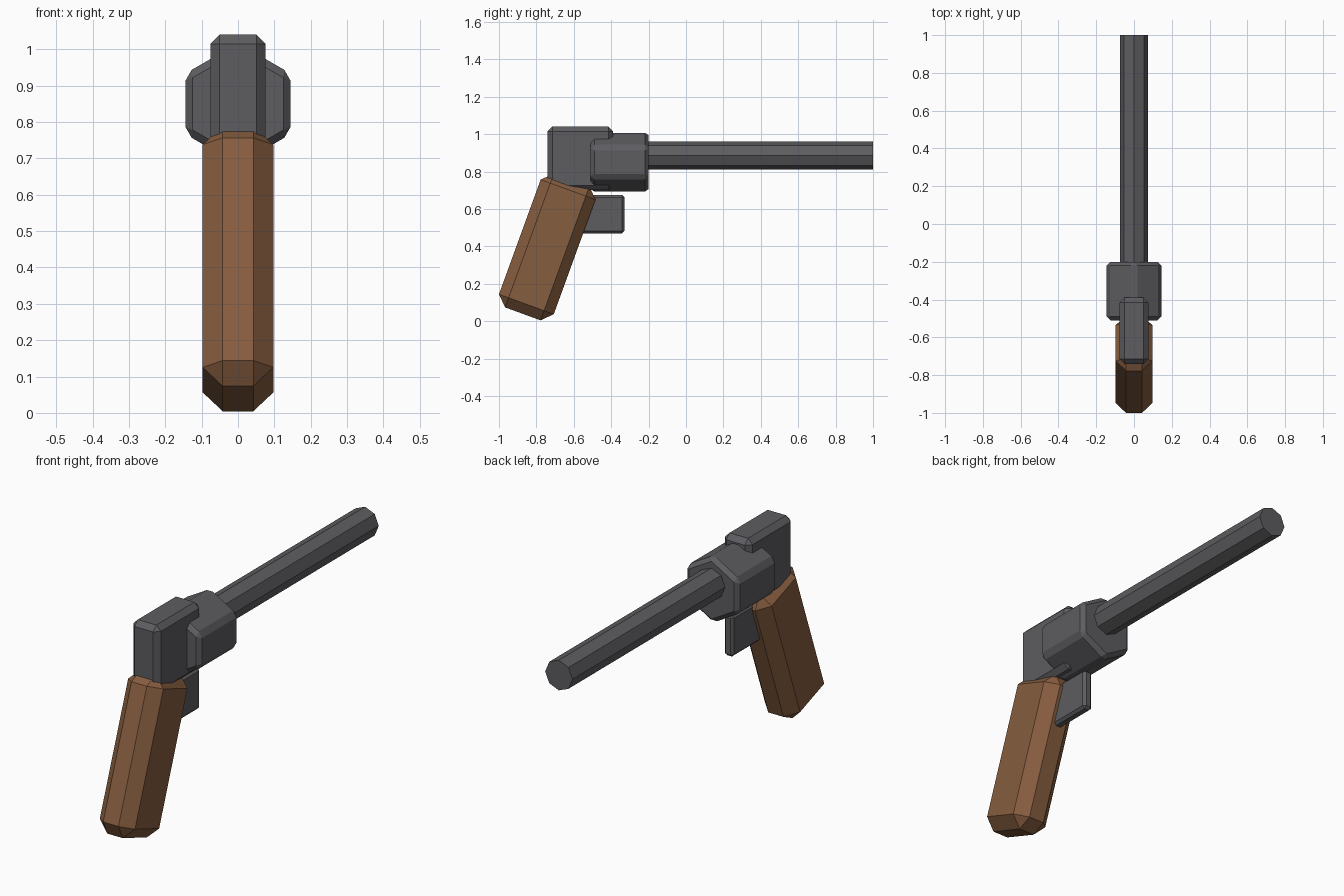
import bpy, bmesh
from math import sin, cos, pi, radians
from mathutils import Matrix

if "Cube" in bpy.data.objects:
    bpy.data.objects.remove(bpy.data.objects["Cube"])


def material(name, rgb):
    m = bpy.data.materials.new(name)
    m.diffuse_color = (*rgb, 1)
    m.use_nodes = True
    m.node_tree.nodes["Principled BSDF"].inputs["Base Color"].default_value = m.diffuse_color
    return m


steel = material("dark_steel", (0.11, 0.11, 0.12))
wood = material("brown_wood", (0.24, 0.11, 0.05))


def finish(name, bm, mat, bevel):
    if bevel:
        bmesh.ops.bevel(bm, geom=bm.edges[:], offset=bevel, segments=1,
                        affect='EDGES', profile=0.5)
    bmesh.ops.recalc_face_normals(bm, faces=bm.faces[:])
    me = bpy.data.meshes.new(name)
    bm.to_mesh(me)
    bm.free()
    me.materials.append(mat)
    ob = bpy.data.objects.new(name, me)
    bpy.context.collection.objects.link(ob)
    return ob


def box(name, size, loc, mat, bevel, tilt=0):
    bm = bmesh.new()
    bmesh.ops.create_cube(bm, size=1, matrix=Matrix.Diagonal((*size, 1)))
    ob = finish(name, bm, mat, bevel)
    ob.location = loc
    ob.rotation_euler.x = radians(tilt)
    return ob


def prism(name, sides, r, y0, y1, z, mat, bevel=0):
    # Prism along y with a corner pointing straight up
    bm = bmesh.new()
    rings = [[bm.verts.new((r * sin(2 * pi * i / sides), y, z + r * cos(2 * pi * i / sides)))
              for i in range(sides)] for y in (y0, y1)]
    for ring in rings:
        bm.faces.new(ring)
    a, b = rings
    for i in range(sides):
        j = (i + 1) % sides
        bm.faces.new((a[i], a[j], b[j], b[i]))
    return finish(name, bm, mat, bevel)


# Octagonal barrel
prism("barrel", 8, 0.075, -0.3, 1.0, 0.885, steel)

# Six-sided drum
prism("drum", 6, 0.167, -0.51, -0.2, 0.85, steel, 0.02)

# Rear frame block
box("rear_frame", (0.152, 0.35, 0.34), (0, -0.565, 0.87), steel, 0.025)

# Trigger plate
box("trigger", (0.05, 0.29, 0.205), (0, -0.475, 0.572), steel, 0.012)

# Slanted grip
box("grip", (0.194, 0.312, 0.762), (0, -0.742, 0.397), wood, 0.055, -20)
